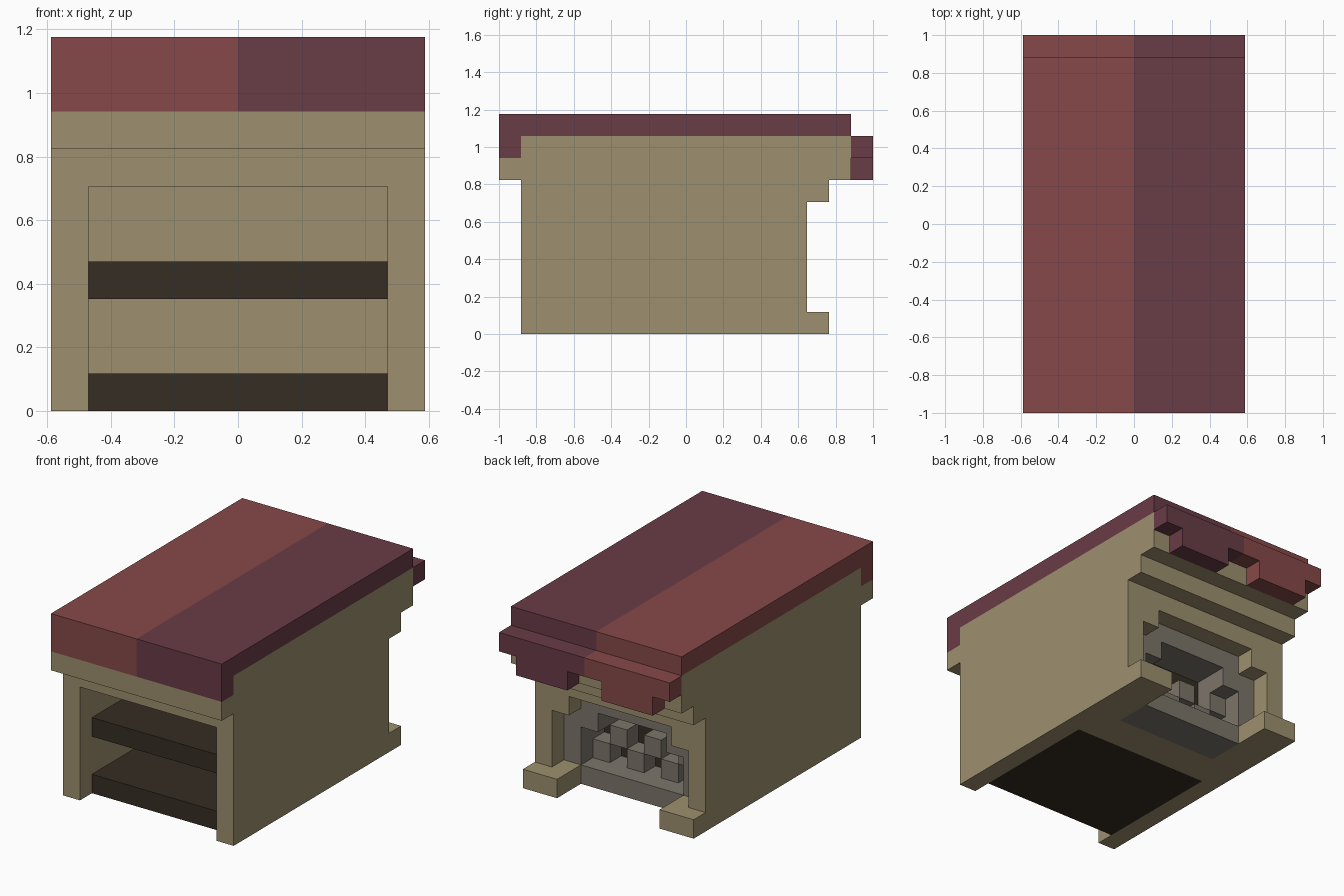
import bpy, bmesh
from mathutils import Matrix, Vector

if "Cube" in bpy.data.objects:
    bpy.data.objects.remove(bpy.data.objects["Cube"])

U = 2 / 17  # size of one block


def material(name, rgb):
    linear = [((c / 255 + 0.055) / 1.055) ** 2.4 for c in rgb] + [1]
    m = bpy.data.materials.new(name)
    m.use_nodes = True
    m.diffuse_color = linear
    bsdf = m.node_tree.nodes["Principled BSDF"]
    bsdf.inputs["Base Color"].default_value = linear
    bsdf.inputs["Roughness"].default_value = 0.9
    return m


beige = material("beige plaster", (157, 144, 110))
red = material("roof red", (134, 73, 72))
purple = material("roof purple", (105, 60, 71))
brown = material("dark wood", (54, 45, 35))
stone = material("grey stone", (124, 117, 106))


def blocks(name, mat, boxes):
    """One object made of boxes given as (x0, x1, y0, y1, z0, z1) in blocks."""
    bm = bmesh.new()
    for x0, x1, y0, y1, z0, z1 in boxes:
        size = Vector((x1 - x0, y1 - y0, z1 - z0)) * U
        mid = Vector(((x0 + x1) / 2 - 5, (y0 + y1) / 2 - 8.5, (z0 + z1) / 2)) * U
        bmesh.ops.create_cube(
            bm, size=1, matrix=Matrix.Translation(mid) @ Matrix.Diagonal((*size, 1)))
    mesh = bpy.data.meshes.new(name)
    bm.to_mesh(mesh)
    bm.free()
    mesh.materials.append(mat)
    obj = bpy.data.objects.new(name, mesh)
    bpy.context.collection.objects.link(obj)
    return obj


def both_sides(boxes):
    """Boxes plus their copies mirrored across the middle."""
    return boxes + [(10 - b, 10 - a, *rest) for a, b, *rest in boxes]


# Walls and the solid core between the shelves and the hearth
blocks("side_walls", beige, both_sides([(0, 1, 1, 14, 0, 6)]))
blocks("core_wall", beige, [(1, 9, 9, 11, 0, 6)])

# Stepped upper body under the roof
blocks("upper_body", beige, [
    (0, 10, 1, 15, 6, 7),
    (0, 10, 0, 16, 7, 8),
    (0, 10, 1, 16, 8, 9),
])

# Front shelves
blocks("shelves", brown, [(1, 9, 2, 9, z, z + 1) for z in (0, 3)])

# Rear arch and feet
blocks("rear_arch", beige, [(1, 9, 11, 14, 5, 6)] + both_sides([(1, 2, 11, 14, 4, 5)]))
blocks("rear_feet", beige, both_sides([(0, 1, 14, 15, 0, 1), (1, 2, 11, 15, 0, 1)]))

# Stone hearth with a stepped opening
blocks("hearth_surround", stone, [
    (2, 8, 11, 13, 0, 1),
    (2, 8, 11, 13, 4, 5),
] + both_sides([(1, 2, 11, 13, 1, 4), (2, 3, 11, 13, 3, 4)]))
blocks("hearth_back", brown, [(2, 8, 11, 11.05, 1, 4)])

# Staggered stone cubes inside the hearth
blocks("hearth_stones", stone,
       [(x, x + 1, 11, 12, 1, 2) for x in (3, 5, 7)] +
       [(x, x + 1, 11, 12, 2, 3) for x in (2, 4, 6)])

# Two-coloured roof: slab, front lip, rear lip and hanging tab
half_roof = [
    (0, 5, 0, 16, 9, 10),
    (0, 5, 0, 1, 8, 9),
    (0, 5, 16, 17, 8, 9),
    (1, 4, 16, 17, 7, 8),
]
blocks("roof_right", red, half_roof)
blocks("roof_left", purple, [(10 - b, 10 - a, *rest) for a, b, *rest in half_roof])
